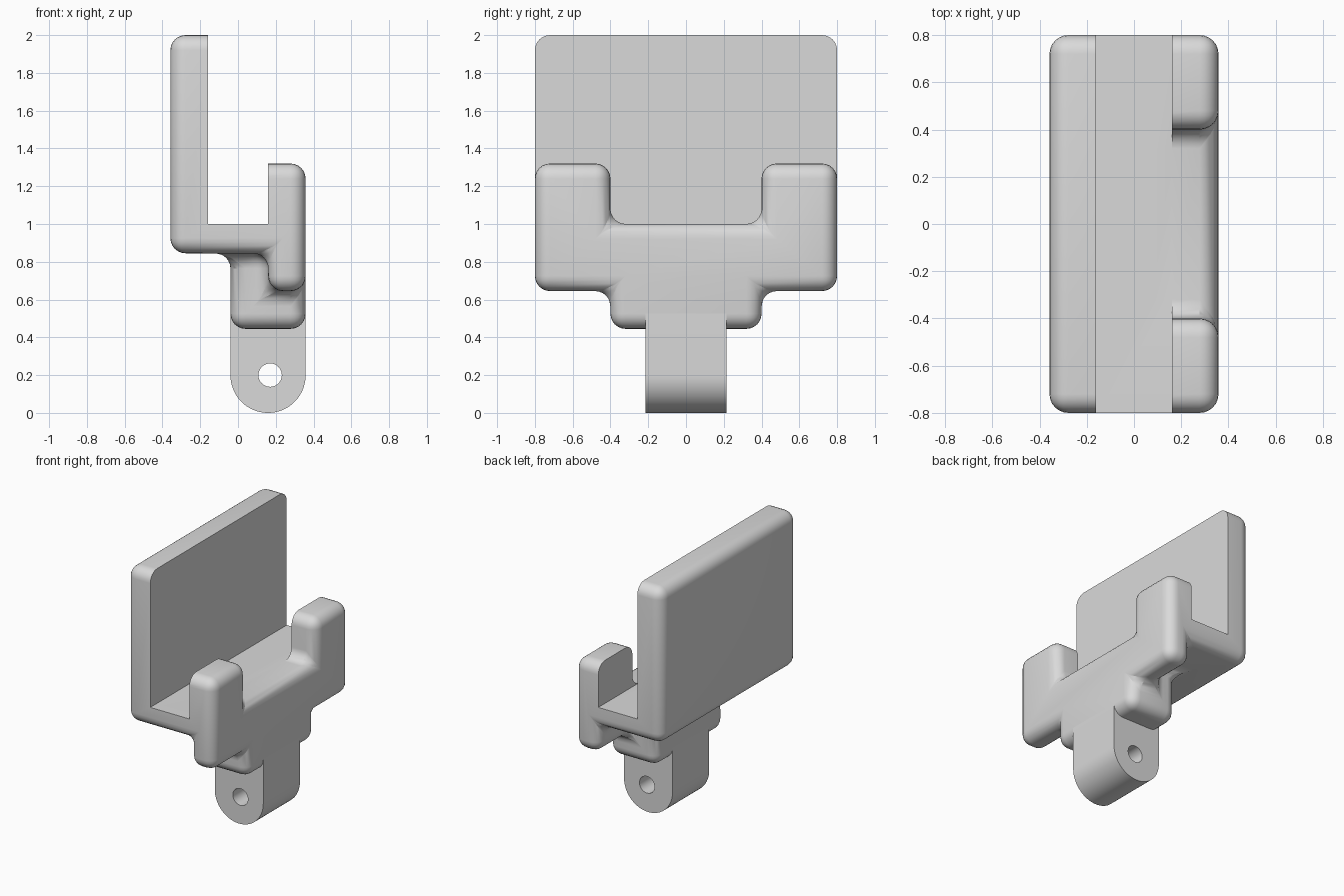
import bpy
import bmesh
import math

cube = bpy.data.objects.get("Cube")
if cube:
    bpy.data.objects.remove(cube, do_unlink=True)

grey = bpy.data.materials.new("plain grey")
grey.use_nodes = True
grey.diffuse_color = (0.7, 0.7, 0.7, 1)
grey.node_tree.nodes["Principled BSDF"].inputs["Base Color"].default_value = (0.7, 0.7, 0.7, 1)


def add_object(name, bm):
    bmesh.ops.recalc_face_normals(bm, faces=bm.faces[:])
    mesh = bpy.data.meshes.new(name)
    bm.to_mesh(mesh)
    bm.free()
    mesh.materials.append(grey)
    obj = bpy.data.objects.new(name, mesh)
    bpy.context.collection.objects.link(obj)
    return obj


def activate(obj):
    bpy.ops.object.select_all(action="DESELECT")
    obj.select_set(True)
    bpy.context.view_layer.objects.active = obj


def fuse(boxes):
    """Outer skin of several boxes, each given as (x0, x1), (y0, y1), (z0, z1)."""
    cuts = [sorted({v for b in boxes for v in b[a]}) for a in range(3)]
    sizes = [len(c) - 1 for c in cuts]

    def filled(cell):
        if any(not 0 <= cell[a] < sizes[a] for a in range(3)):
            return False
        mid = [(cuts[a][cell[a]] + cuts[a][cell[a] + 1]) / 2 for a in range(3)]
        return any(all(b[a][0] < mid[a] < b[a][1] for a in range(3)) for b in boxes)

    bm = bmesh.new()
    verts = {}

    def corner(key):
        if key not in verts:
            verts[key] = bm.verts.new([cuts[a][key[a]] for a in range(3)])
        return verts[key]

    cells = [(i, j, k) for i in range(sizes[0]) for j in range(sizes[1]) for k in range(sizes[2])]
    for cell in filter(filled, cells):
        for axis in range(3):
            u, v = (axis + 1) % 3, (axis + 2) % 3
            for side in (0, 1):
                other = list(cell)
                other[axis] += 2 * side - 1
                if filled(other):
                    continue
                ring = []
                for du, dv in ((0, 0), (1, 0), (1, 1), (0, 1)):
                    key = list(cell)
                    key[axis] += side
                    key[u] += du
                    key[v] += dv
                    ring.append(corner(tuple(key)))
                bm.faces.new(ring)
    bmesh.ops.recalc_face_normals(bm, faces=bm.faces[:])
    bmesh.ops.dissolve_limit(bm, angle_limit=0.02, verts=bm.verts[:], edges=bm.edges[:])
    return bm


def extrude_profile(points, half):
    """Solid from an x-z outline, centred on y."""
    bm = bmesh.new()
    face = bm.faces.new([bm.verts.new((x, -half, z)) for x, z in points])
    new = bmesh.ops.extrude_face_region(bm, geom=[face])["geom"]
    bmesh.ops.translate(bm, vec=(0, 2 * half, 0),
                        verts=[g for g in new if isinstance(g, bmesh.types.BMVert)])
    return bm


def cut(obj, cutter):
    cutter.hide_render = True
    mod = obj.modifiers.new("cut", "BOOLEAN")
    mod.operation = "DIFFERENCE"
    mod.solver = "EXACT"
    mod.object = cutter
    activate(obj)
    bpy.ops.object.modifier_apply(modifier=mod.name)
    bpy.data.objects.remove(cutter, do_unlink=True)


def arc(cx, cz, r, start, end, n):
    return [(cx + r * math.cos(start + (end - start) * i / n),
             cz + r * math.sin(start + (end - start) * i / n)) for i in range(n + 1)]


W, L, N = 0.358, 0.8, 0.4          # half width, half length, notch half length
BACK, INNER = -0.04, 0.16          # back of the lower block, channel half width
BASE, LIP, FLOOR_LOW, FLOOR, EAR = 0.445, 0.645, 0.845, 1.0, 1.32

# Holder: tall wall, floor, hooked front panel with two ears, lower block
holder = add_object("holder", fuse([
    ((-W, 0), (-L, L), (FLOOR_LOW, 2)),
    ((-W, W), (-L, L), (FLOOR_LOW, FLOOR)),
    ((0, W), (-L, -N), (FLOOR_LOW, EAR)),
    ((0, W), (N, L), (FLOOR_LOW, EAR)),
    ((INNER, W), (-L, L), (LIP, FLOOR_LOW)),
    ((BACK, W), (-N, N), (BASE, FLOOR_LOW)),
]))
bevel = holder.modifiers.new("round", "BEVEL")
bevel.width = 0.08
bevel.segments = 6
bevel.limit_method = "ANGLE"
bevel.use_clamp_overlap = False
activate(holder)
bpy.ops.object.modifier_apply(modifier=bevel.name)

# Sharp-edged channel through the rounded body
cut(holder, add_object("channel_cutter", fuse([((-INNER, INNER), (-1, 1), (FLOOR, 2.5))])))

# Mounting tongue with a round end and a pin hole
mid, r = (BACK + W) / 2, (W - BACK) / 2
outline = [(W, BASE + 0.085), (BACK, BASE + 0.085)] + arc(mid, r, r, math.pi, 2 * math.pi, 32)
tongue = add_object("mounting_tongue", extrude_profile(outline, 0.215))
hole = arc(0.17, 0.2, 0.062, 0, 2 * math.pi, 32)[:-1]
cut(tongue, add_object("hole_cutter", extrude_profile(hole, 0.5)))

for obj in (holder, tongue):
    activate(obj)
    bpy.ops.object.shade_smooth_by_angle(angle=math.radians(30))
